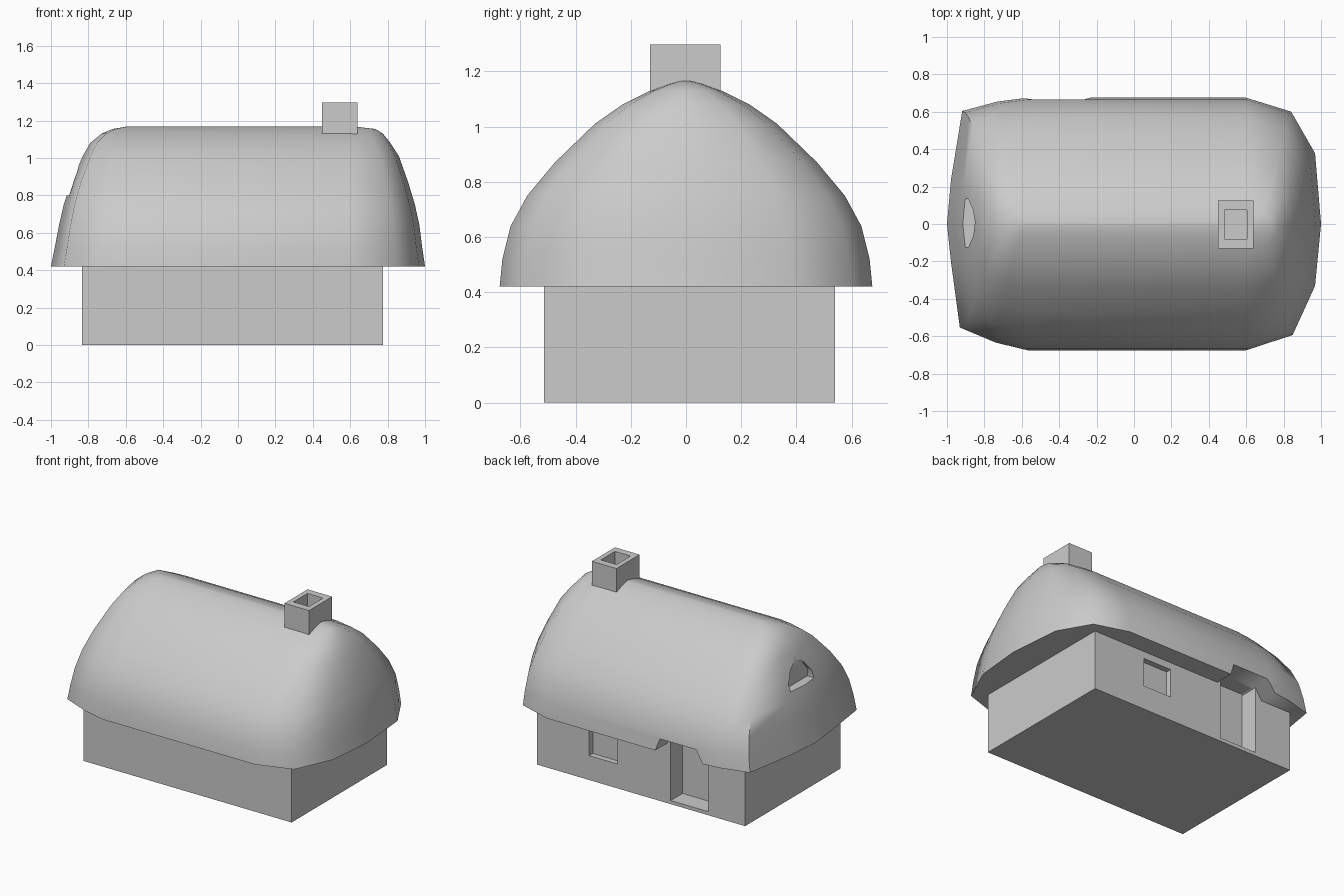
import bpy, bmesh, math

if "Cube" in bpy.data.objects:
    bpy.data.objects.remove(bpy.data.objects["Cube"])


def make(name, bm):
    bmesh.ops.recalc_face_normals(bm, faces=bm.faces[:])
    me = bpy.data.meshes.new(name)
    bm.to_mesh(me)
    bm.free()
    ob = bpy.data.objects.new(name, me)
    bpy.context.collection.objects.link(ob)
    return ob


def loft(name, rings):
    """Skin closed rings of equal length and cap both ends."""
    bm = bmesh.new()
    vs = [[bm.verts.new(p) for p in r] for r in rings]
    n = len(vs[0])
    for a, b in zip(vs, vs[1:]):
        for i in range(n):
            j = (i + 1) % n
            bm.faces.new((a[i], a[j], b[j], b[i]))
    bm.faces.new(vs[0])
    bm.faces.new(vs[-1])
    return make(name, bm)


def box(name, x0, x1, y0, y1, z0, z1):
    return loft(name, [[(x0, y0, z), (x1, y0, z), (x1, y1, z), (x0, y1, z)]
                       for z in (z0, z1)])


def cut(ob, cutter):
    m = ob.modifiers.new("cut", 'BOOLEAN')
    m.operation = 'DIFFERENCE'
    m.solver = 'EXACT'
    m.object = cutter
    bpy.context.view_layer.objects.active = ob
    bpy.ops.object.modifier_apply(modifier=m.name)
    bpy.data.objects.remove(cutter)


# walls, with door and window recesses at the back
walls = box("walls", -0.835, 0.775, -0.515, 0.54, 0, 0.55)
cut(walls, box("door_cutter", -0.55, -0.26, 0.41, 0.7, 0.025, 0.505))
cut(walls, box("window_cutter", 0.15, 0.37, 0.50, 0.7, 0.17, 0.37))

# thatched roof: height, half width, right end, left end
levels = [(0.42, 0.675, 1.0, 1.0), (0.52, 0.665, 0.985, 0.98),
          (0.64, 0.635, 0.97, 0.957), (0.75, 0.575, 0.946, 0.932),
          (0.87, 0.475, 0.91, 0.892), (1.01, 0.33, 0.86, 0.83),
          (1.08, 0.23, 0.815, 0.79), (1.13, 0.13, 0.775, 0.73),
          (1.155, 0.06, 0.735, 0.67), (1.167, 0.012, 0.63, 0.60)]
# plan of the rounded ends, as fractions of overhang and half width
right_end = [(0, -1), (0.62, -0.88), (0.92, -0.49), (1, 0),
             (0.92, 0.56), (0.6, 0.89), (0, 1)]
left_end = [(0, 1), (0.37, 0.97), (0.81, 0.895), (0.95, 0.35), (1, 0),
            (0.95, -0.3), (0.84, -0.82), (0.39, -0.94), (0, -1)]
rings = []
for z, w, r, l in levels:
    ring = [(0.6 + f * (r - 0.6), g * w, z) for f, g in right_end]
    ring += [(-0.57 - f * (l - 0.57), g * w, z) for f, g in left_end]
    rings.append(ring)
roof = loft("roof", rings)

# raised eave over the door
notch = [(-0.613, 0.40), (-0.228, 0.40), (-0.265, 0.505), (-0.545, 0.505)]
cut(roof, loft("eave_cutter", [[(x, y, z) for x, z in notch] for y in (0.41, 0.8)]))

# arched attic window in the left end
arch = [(-0.125, 0.8), (0.135, 0.8), (0.135, 0.85), (0.075, 0.925),
        (0.005, 0.965), (-0.065, 0.925), (-0.125, 0.85)]
cut(roof, loft("attic_cutter", [[(x, y, z) for y, z in arch] for x in (-1.1, -0.85)]))

bpy.ops.object.select_all(action='DESELECT')
roof.select_set(True)
bpy.context.view_layer.objects.active = roof
bpy.ops.object.shade_smooth_by_angle(angle=math.radians(62))

# chimney with a flue
chimney = box("chimney", 0.45, 0.64, -0.13, 0.125, 1.0, 1.297)
cut(chimney, box("flue_cutter", 0.485, 0.605, -0.08, 0.075, 1.2, 1.4))
